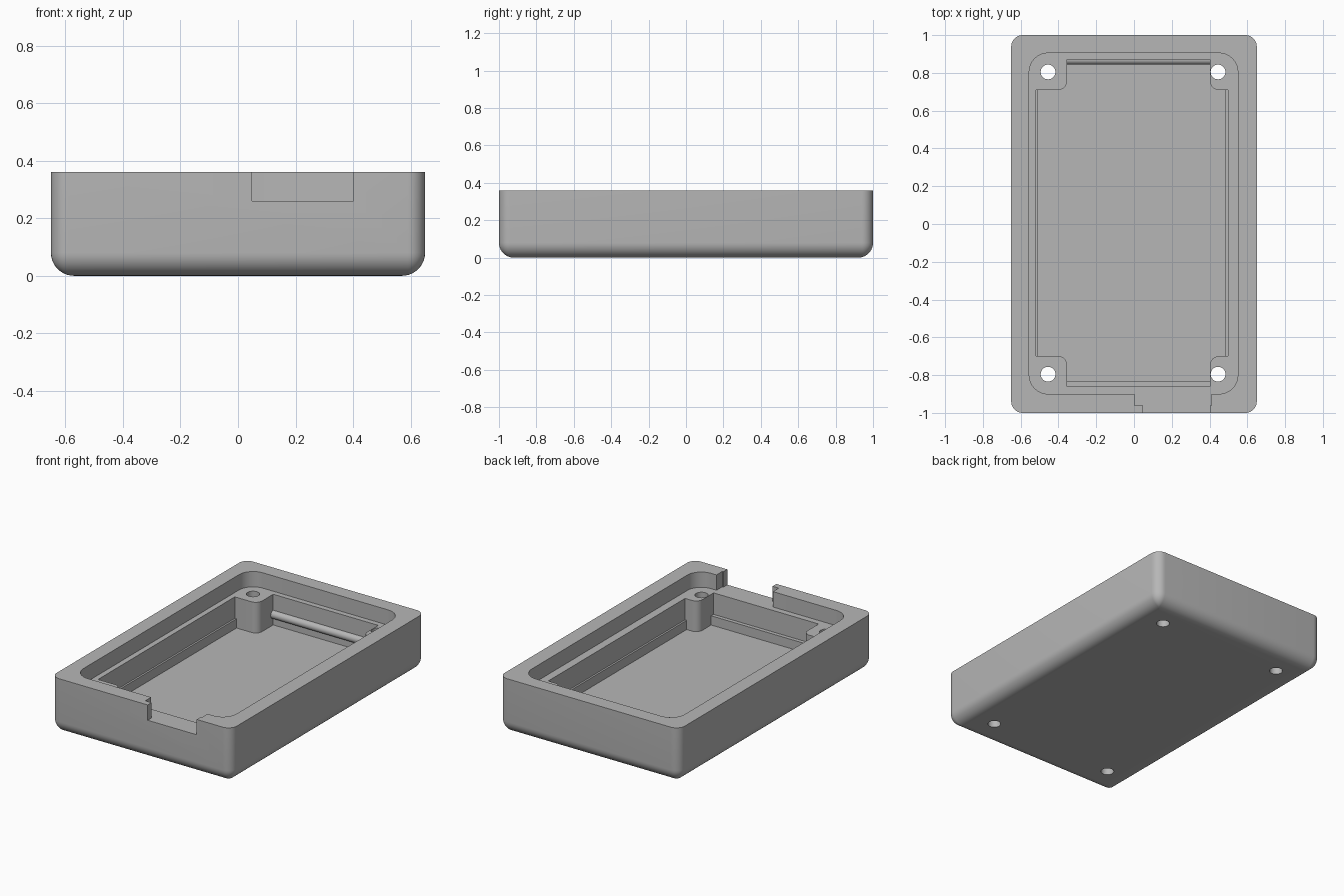
import bpy
import bmesh
import math
from mathutils import Vector

if "Cube" in bpy.data.objects:
    bpy.data.objects.remove(bpy.data.objects["Cube"])

grey = bpy.data.materials.new("plain_grey")
grey.use_nodes = True
grey.diffuse_color = (0.47, 0.47, 0.47, 1)
grey.node_tree.nodes["Principled BSDF"].inputs["Base Color"].default_value = grey.diffuse_color

TOP, LEDGE, FLOOR = 0.36, 0.26, 0.06


def outline(corners, steps=8):
    """Counter-clockwise outline from (x, y, radius) right-angled corners."""
    points = []
    for i, (x, y, r) in enumerate(corners):
        p = Vector((x, y))
        if r == 0:
            points.append(p)
            continue
        to_prev = (Vector(corners[i - 1][:2]) - p).normalized()
        to_next = (Vector(corners[(i + 1) % len(corners)][:2]) - p).normalized()
        centre = p + r * (to_prev + to_next)
        for k in range(steps + 1):
            a = math.pi / 2 * k / steps
            points.append(centre - r * (to_next * math.cos(a) + to_prev * math.sin(a)))
    return points


def rectangle(x0, x1, y0, y1, r=0):
    return outline([(x0, y0, r), (x1, y0, r), (x1, y1, r), (x0, y1, r)])


def loft(name, rings):
    """Closed solid through (outline, z) rings, listed bottom to top."""
    bm = bmesh.new()
    loops = [[bm.verts.new((p.x, p.y, z)) for p in pts] for pts, z in rings]
    for low, high in zip(loops, loops[1:]):
        for i in range(len(low)):
            j = (i + 1) % len(low)
            bm.faces.new((low[i], low[j], high[j], high[i]))
    bm.faces.new(loops[0][::-1])
    bm.faces.new(loops[-1])
    bmesh.ops.recalc_face_normals(bm, faces=bm.faces)
    mesh = bpy.data.meshes.new(name)
    bm.to_mesh(mesh)
    bm.free()
    mesh.materials.append(grey)
    obj = bpy.data.objects.new(name, mesh)
    bpy.context.collection.objects.link(obj)
    return obj


def prism(name, pts, z0, z1):
    return loft(name, [(pts, z0), (pts, z1)])


def activate(obj):
    bpy.ops.object.select_all(action='DESELECT')
    obj.select_set(True)
    bpy.context.view_layer.objects.active = obj


def cut(target, cutter):
    mod = target.modifiers.new("cut", 'BOOLEAN')
    mod.operation, mod.solver, mod.object = 'DIFFERENCE', 'EXACT', cutter
    activate(target)
    bpy.ops.object.modifier_apply(modifier=mod.name)
    bpy.data.objects.remove(cutter)


# Outer tray with rounded corners and a rounded bottom edge
fillet, corner = 0.08, 0.06
rings = []
for k in range(11):
    a = math.pi / 2 * k / 10
    d = fillet * (1 - math.sin(a))
    rings.append((rectangle(-0.65 + d, 0.65 - d, -1 + d, 1 - d, max(corner - d, 0.006)),
                  fillet * (1 - math.cos(a))))
rings.append((rectangle(-0.65, 0.65, -1, 1, corner), TOP))
tray = loft("tray", rings)

# Lid recess
cut(tray, prism("recess_cutter", rectangle(-0.555, 0.55, -0.90, 0.905, 0.1), LEDGE, 0.5))

# Main cavity, leaving a screw post in each corner
x0, x1, px0, px1 = -0.52, 0.497, -0.355, 0.403
y0, y1, py0, py1 = -0.86, 0.87, -0.70, 0.71
r = 0.045
cavity = outline([
    (px0, y0, 0), (px1, y0, 0), (px1, py0, r), (x1, py0, 0),
    (x1, py1, 0), (px1, py1, r), (px1, y1, 0), (px0, y1, 0),
    (px0, py1, r), (x0, py1, 0), (x0, py0, 0), (px0, py0, r)])
cut(tray, prism("cavity_cutter", cavity, FLOOR, 0.45))

# Stepped opening in the front wall
opening = outline([(0.048, -1.1, 0), (0.402, -1.1, 0), (0.402, -0.96, 0), (0.41, -0.96, 0),
                   (0.41, -0.85, 0), (0.003, -0.85, 0), (0.003, -0.96, 0), (0.048, -0.96, 0)])
cut(tray, prism("opening_cutter", opening, LEDGE, 0.55))

# Screw holes through the posts
for x in (-0.455, 0.445):
    for y in (-0.795, 0.805):
        hole = rectangle(x - 0.039, x + 0.039, y - 0.039, y + 0.039, 0.0385)
        cut(tray, prism("hole_cutter", hole, -0.1, 0.6))

# Low supporting rails along three inner walls
parts = [
    tray,
    prism("right_rail", rectangle(x0 - 0.01, x0 + 0.012, py0, py1), FLOOR - 0.01, 0.12),
    prism("left_rail", rectangle(x1 - 0.012, x1 + 0.01, py0, py1), FLOOR - 0.01, 0.12),
    prism("front_rail", rectangle(px0, px1, y0 - 0.01, y0 + 0.025), FLOOR - 0.01, 0.12),
]

# Rounded retaining bead on the back wall
bpy.ops.mesh.primitive_cylinder_add(vertices=32, radius=0.026, depth=px1 - px0,
                                    location=((px0 + px1) / 2, y1, 0.13),
                                    rotation=(0, math.pi / 2, 0))
bead = bpy.context.object
bead.name = "back_bead"
bead.data.materials.append(grey)
parts.append(bead)

for part in parts:
    activate(part)
    bpy.ops.object.shade_smooth_by_angle(angle=math.radians(30))
